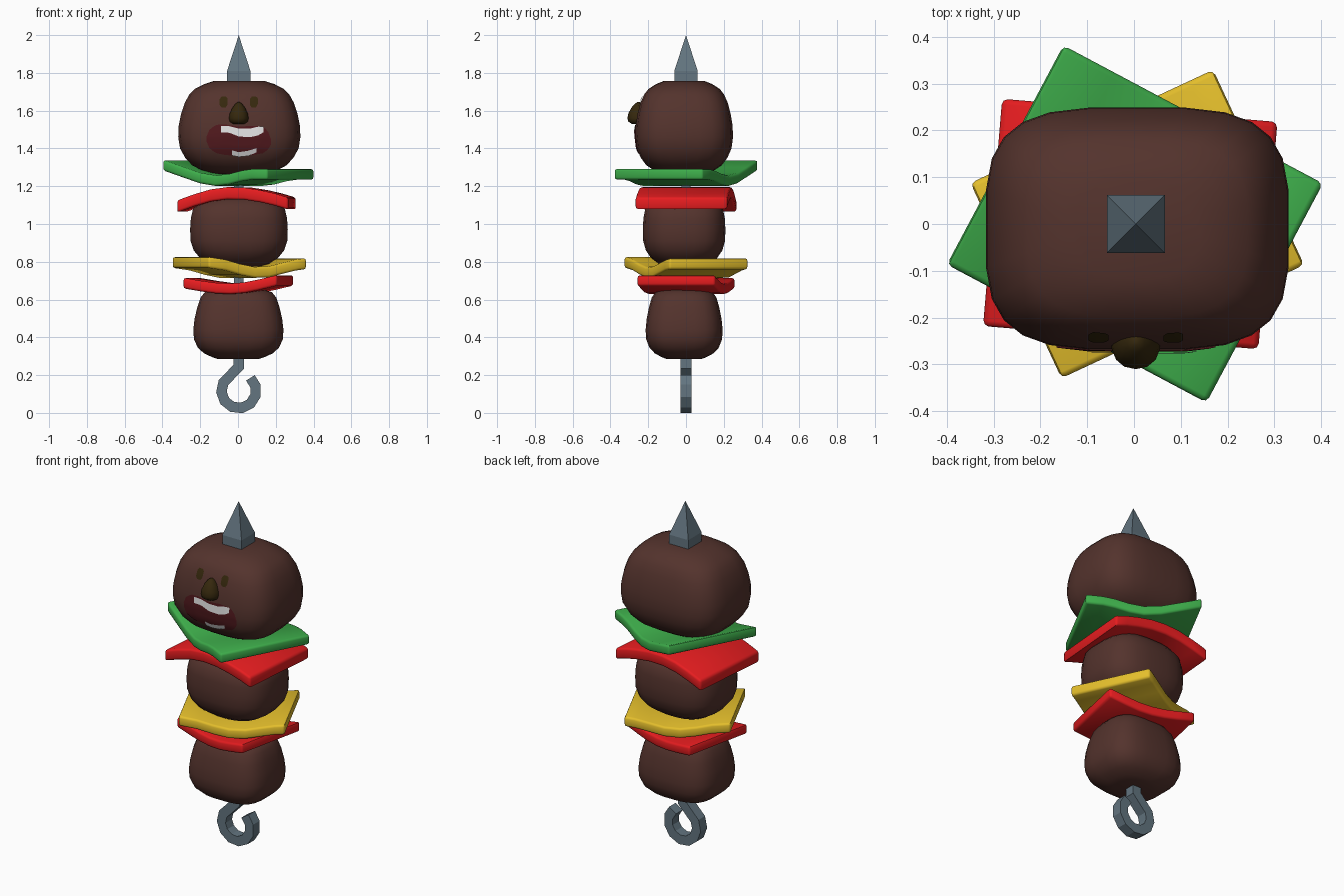
import bpy, bmesh, math
from mathutils import Vector
from mathutils.bvhtree import BVHTree

if "Cube" in bpy.data.objects:
    bpy.data.objects.remove(bpy.data.objects["Cube"])


def material(name, rgb):
    m = bpy.data.materials.new(name)
    m.diffuse_color = (*rgb, 1)
    m.use_nodes = True
    m.node_tree.nodes["Principled BSDF"].inputs["Base Color"].default_value = m.diffuse_color
    return m


MEAT = material("brown meat", (0.088, 0.033, 0.026))
GREEN = material("green pepper", (0.048, 0.42, 0.07))
RED = material("red pepper", (0.80, 0.012, 0.014))
YELLOW = material("yellow pepper", (0.78, 0.52, 0.025))
STEEL = material("grey steel", (0.125, 0.178, 0.215))
DARK = material("dark olive", (0.036, 0.021, 0.004))
MOUTH = material("dark red mouth", (0.085, 0.010, 0.013))
TEETH = material("white teeth", (0.80, 0.80, 0.80))
CX = 0.004  # common axis of the skewer


def finish(bm, name, mat, smooth=None):
    bmesh.ops.recalc_face_normals(bm, faces=bm.faces)
    me = bpy.data.meshes.new(name)
    bm.to_mesh(me)
    bm.free()
    me.materials.append(mat)
    ob = bpy.data.objects.new(name, me)
    bpy.context.collection.objects.link(ob)
    if smooth:
        bpy.ops.object.select_all(action='DESELECT')
        ob.select_set(True)
        bpy.context.view_layer.objects.active = ob
        bpy.ops.object.shade_smooth_by_angle(angle=math.radians(smooth))
    return ob


def skin_rows(bm, rows):
    """Close a tube of four-or-more-sided rows with end caps."""
    n = len(rows[0])
    for a, b in zip(rows, rows[1:]):
        for i in range(n):
            j = (i + 1) % n
            bm.faces.new((a[i], a[j], b[j], b[i]))
    bm.faces.new(rows[0])
    bm.faces.new(rows[-1])


def loft(name, mat, rx, ry, cx, cy, rings, power, sides):
    """Stack rounded-square rings (height, scale); small rings turn rounder."""
    bm = bmesh.new()
    rows = []
    for z, s in rings:
        p = 2.2 + (power - 2.2) * min(max((s - 0.4) / 0.5, 0), 1)
        row = []
        for i in range(sides):
            a = 2 * math.pi * (i + 0.5) / sides
            c, d = math.cos(a), math.sin(a)
            x = math.copysign(abs(c) ** (2 / p), c)
            y = math.copysign(abs(d) ** (2 / p), d)
            row.append(bm.verts.new((cx + rx * s * x, cy + ry * s * y, z)))
        rows.append(row)
    skin_rows(bm, rows)
    return finish(bm, name, mat, 60)


def slice_piece(name, mat, length, width, angle, cx, profile, thick):
    """Bent rectangular slice; profile lists (position along length, height)."""
    bm = bmesh.new()
    ca, sa = math.cos(math.radians(angle)), math.sin(math.radians(angle))
    rows = []
    for u, z in profile:
        row = []
        for v, h in ((-1, -1), (1, -1), (1, 1), (-1, 1)):
            x, y = u * length / 2, v * width / 2
            row.append(bm.verts.new((cx + x * ca - y * sa, x * sa + y * ca, z + h * thick / 2)))
        rows.append(row)
    skin_rows(bm, rows)
    bmesh.ops.recalc_face_normals(bm, faces=bm.faces)
    rim = [e for e in bm.edges if e.calc_face_angle(0) > math.radians(50)]
    bmesh.ops.bevel(bm, geom=rim, offset=0.012, segments=2, profile=0.5, affect='EDGES')
    return finish(bm, name, mat, 50)


# Meat chunks
head = loft("head_chunk", MEAT, 0.325, 0.26, 0.007, -0.01,
            [(1.265, 0.40), (1.285, 0.62), (1.31, 0.77), (1.35, 0.885), (1.40, 0.97), (1.46, 1.0),
             (1.52, 0.992), (1.58, 0.955), (1.64, 0.895), (1.685, 0.82), (1.715, 0.73),
             (1.74, 0.58), (1.757, 0.42)], 3.5, 24)
loft("middle_chunk", MEAT, 0.26, 0.22, 0.005, -0.01,
     [(0.775, 0.45), (0.79, 0.62), (0.82, 0.80), (0.86, 0.925), (0.91, 0.99), (0.97, 1.0),
      (1.03, 0.985), (1.08, 0.94), (1.12, 0.80), (1.145, 0.55)], 2.9, 24)
loft("bottom_chunk", MEAT, 0.24, 0.205, 0.002, -0.01,
     [(0.285, 0.45), (0.295, 0.58), (0.315, 0.76), (0.345, 0.90), (0.39, 0.985), (0.44, 1.0),
      (0.50, 0.97), (0.56, 0.91), (0.61, 0.84), (0.638, 0.75), (0.655, 0.55)], 3.2, 24)

# Pepper slices
slice_piece("green_slice", GREEN, 0.628, 0.53, -28, 0.002,
            [(-1, 1.311), (-0.6, 1.272), (-0.3, 1.243), (0, 1.229), (0.25, 1.237),
             (0.5, 1.255), (0.7, 1.263), (1, 1.263)], 0.056)
slice_piece("upper_red_slice", RED, 0.59, 0.487, -4.8, -0.008,
            [(-1, 1.093), (-0.7, 1.125), (-0.4, 1.151), (-0.1, 1.163), (0.2, 1.161),
             (0.5, 1.147), (0.75, 1.13), (1, 1.108)], 0.064)
slice_piece("yellow_slice", YELLOW, 0.572, 0.46, 25, 0.007,
            [(-1, 0.797), (-0.65, 0.783), (-0.35, 0.760), (-0.05, 0.744), (0.25, 0.747),
             (0.55, 0.767), (0.8, 0.783), (1, 0.79)], 0.058)
slice_piece("lower_red_slice", RED, 0.508, 0.422, -12, 0.002,
            [(-1, 0.687), (-0.6, 0.670), (-0.3, 0.660), (0, 0.657), (0.3, 0.663),
             (0.6, 0.678), (1, 0.702)], 0.056)

# Skewer rod and pointed tip
bm = bmesh.new()
bmesh.ops.create_cube(bm, size=1)
for v in bm.verts:
    v.co = (CX + v.co.x * 0.05, v.co.y * 0.05, 1.0 + v.co.z * 1.45)
finish(bm, "skewer_rod", STEEL)

bm = bmesh.new()
square = ((-1, -1), (1, -1), (1, 1), (-1, 1))
low, high = [[bm.verts.new((CX + x * 0.062, y * 0.062, z)) for x, y in square]
             for z in (1.73, 1.81)]
apex = bm.verts.new((CX, 0, 2.0))
bm.faces.new(low)
for i in range(4):
    j = (i + 1) % 4
    bm.faces.new((low[i], low[j], high[j], high[i]))
    bm.faces.new((high[i], high[j], apex))
finish(bm, "skewer_tip", STEEL)

# Open hook ring at the bottom, square in section
path = [Vector((CX, 0.33)), Vector((CX, 0.245))]
for k in range(10):
    a = math.radians(120 + 32 * k)
    path.append(Vector((CX + 0.092 * math.cos(a), 0.117 + 0.092 * math.sin(a))))
bm = bmesh.new()
rows = []
for i, p in enumerate(path):
    d1 = (p - path[i - 1]).normalized() if i else (path[1] - p).normalized()
    d2 = (path[i + 1] - p).normalized() if i < len(path) - 1 else d1
    t = (d1 + d2).normalized()
    side = Vector((-t.y, t.x)) * 0.027 / max(t.dot(d1), 0.5)
    rows.append([bm.verts.new((p.x + s * side.x, y * 0.03, p.y + s * side.y)) for s, y in square])
skin_rows(bm, rows)
finish(bm, "hook", STEEL)

# Face details: thin skins laid over the front of the head
tree = BVHTree.FromPolygons([v.co for v in head.data.vertices],
                            [p.vertices[:] for p in head.data.polygons])


def interp(pts, x, col):
    for a, b in zip(pts, pts[1:]):
        if x <= b[0] + 1e-6:
            return a[col] + (b[col] - a[col]) * (x - a[0]) / (b[0] - a[0])
    return pts[-1][col]


def skin(name, mat, outline, lift, cols=24, rows=8):
    """outline lists (x, lower height, upper height)."""
    bm = bmesh.new()
    x0, x1 = outline[0][0], outline[-1][0]
    grid = []
    for i in range(cols + 1):
        x = x0 + (x1 - x0) * i / cols
        lo, hi = interp(outline, x, 1), interp(outline, x, 2)
        line = []
        for j in range(rows + 1):
            start = Vector((x + CX, -1, lo + (hi - lo) * j / rows))
            hit = tree.ray_cast(start, Vector((0, 1, 0)))[0]
            line.append(bm.verts.new(hit - Vector((0, lift, 0))))
        grid.append(line)
    for a, b in zip(grid, grid[1:]):
        for j in range(rows):
            bm.faces.new((a[j], b[j], b[j + 1], a[j + 1]))
    ob = finish(bm, name, mat, 60)
    if sum(p.normal.y for p in ob.data.polygons) > 0:
        ob.data.flip_normals()


skin("mouth", MOUTH, [(-0.17, 1.435, 1.465), (-0.155, 1.40, 1.50), (-0.12, 1.375, 1.525),
                      (-0.07, 1.365, 1.527), (0, 1.36, 1.515), (0.07, 1.365, 1.52),
                      (0.13, 1.375, 1.515), (0.155, 1.395, 1.49), (0.17, 1.42, 1.45)], 0.004)
skin("upper_teeth", TEETH, [(-0.095, 1.485, 1.52), (-0.05, 1.483, 1.518), (0, 1.463, 1.505),
                            (0.06, 1.46, 1.505), (0.10, 1.468, 1.515), (0.13, 1.485, 1.515)], 0.008)
skin("lower_teeth", TEETH, [(-0.035, 1.362, 1.39), (0.0, 1.355, 1.38), (0.05, 1.36, 1.388),
                            (0.095, 1.38, 1.402)], 0.008, 12, 4)
for name, x in (("left_eye", -0.08), ("right_eye", 0.08)):
    skin(name, DARK, [(x - 0.021, 1.63, 1.66), (x - 0.012, 1.617, 1.675),
                      (x + 0.012, 1.617, 1.675), (x + 0.021, 1.635, 1.665)], 0.006, 8, 4)

# Nose
loft("nose", DARK, 0.053, 0.058, CX, -0.252,
     [(1.53, 0.6), (1.542, 0.92), (1.56, 1.0), (1.585, 0.92), (1.615, 0.65),
      (1.635, 0.36), (1.645, 0.12)], 2.2, 14)
